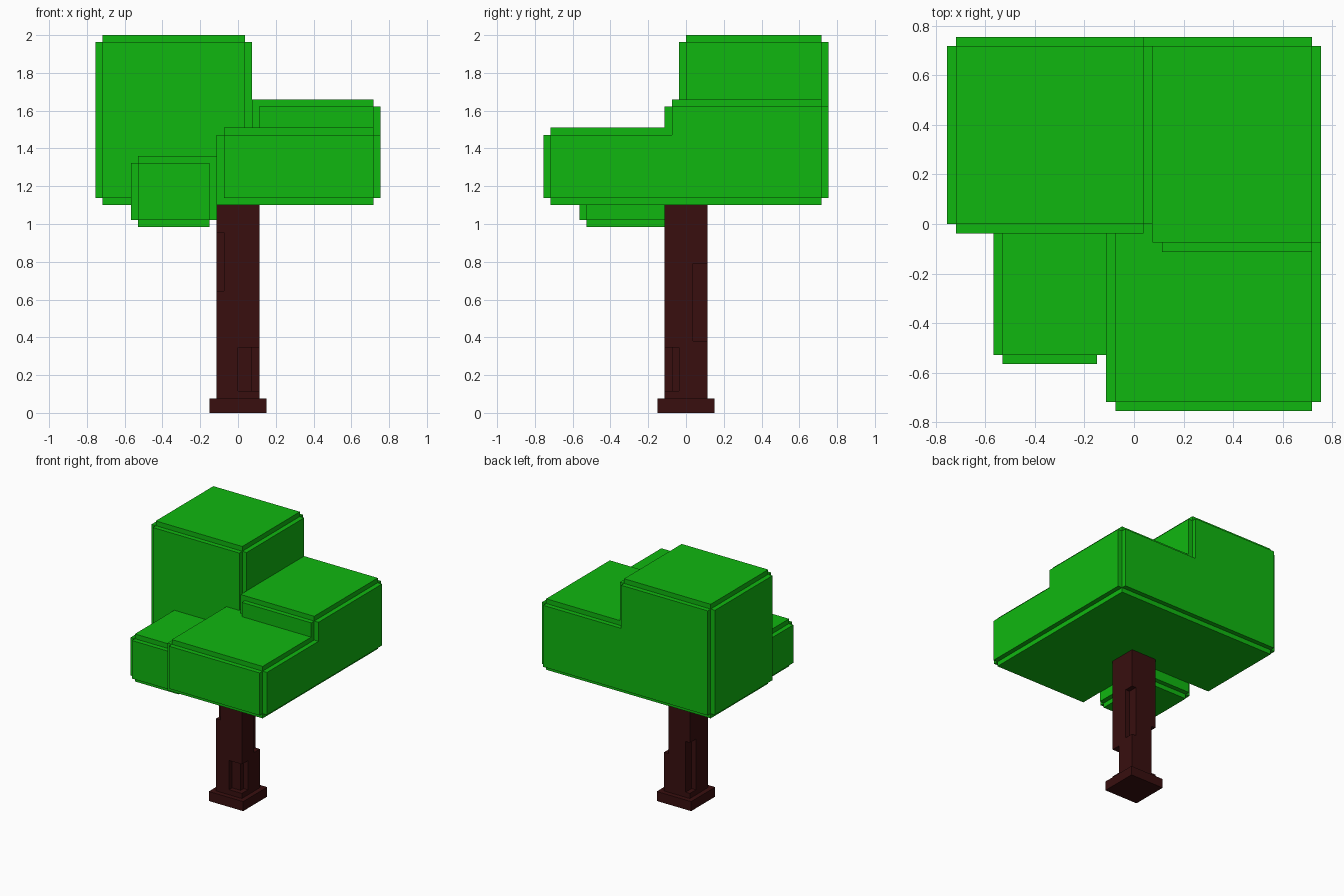
import bpy, bmesh

if "Cube" in bpy.data.objects:
    bpy.data.objects.remove(bpy.data.objects["Cube"])

N = 0.0375  # size of the stepped edge


def solid(name, boxes, color, cuts=()):
    """Outer skin of a union of boxes (x0,x1,y0,y1,z0,z1) minus cut boxes."""
    ax = [sorted({round(b[2 * a + k], 4) for b in [*boxes, *cuts] for k in (0, 1)})
          for a in range(3)]

    def inside(group, p):
        return any(all(b[2 * a] < p[a] < b[2 * a + 1] for a in range(3)) for b in group)

    cells = set()
    for i in range(len(ax[0]) - 1):
        for j in range(len(ax[1]) - 1):
            for k in range(len(ax[2]) - 1):
                p = [(ax[a][c] + ax[a][c + 1]) / 2 for a, c in enumerate((i, j, k))]
                if inside(boxes, p) and not inside(cuts, p):
                    cells.add((i, j, k))
    bm = bmesh.new()
    verts = {}
    for c in cells:
        for a in range(3):
            for s in (0, 1):
                n = list(c)
                n[a] += 2 * s - 1
                if tuple(n) in cells:
                    continue
                u, w = (a + 1) % 3, (a + 2) % 3
                quad = []
                for du, dw in ((0, 0), (1, 0), (1, 1), (0, 1)):
                    q = list(c)
                    q[a] += s
                    q[u] += du
                    q[w] += dw
                    q = tuple(q)
                    if q not in verts:
                        verts[q] = bm.verts.new([ax[d][q[d]] for d in range(3)])
                    quad.append(verts[q])
                bm.faces.new(quad if s else quad[::-1])
    bmesh.ops.dissolve_limit(bm, angle_limit=0.01, verts=bm.verts, edges=bm.edges)
    me = bpy.data.meshes.new(name)
    bm.to_mesh(me)
    bm.free()
    mat = bpy.data.materials.new(name + "_color")
    mat.diffuse_color = (*color, 1)
    mat.use_nodes = True
    mat.node_tree.nodes["Principled BSDF"].inputs["Base Color"].default_value = mat.diffuse_color
    me.materials.append(mat)
    ob = bpy.data.objects.new(name, me)
    bpy.context.collection.objects.link(ob)


def stepped(x0, x1, y0, y1, z0, z1):
    """Block with a square step cut from all twelve edges."""
    return [(x0 + N, x1 - N, y0 + N, y1 - N, z0, z1),
            (x0, x1, y0 + N, y1 - N, z0 + N, z1 - N),
            (x0 + N, x1 - N, y0, y1, z0 + N, z1 - N)]


E = 0.755
L, M = 1.1 + N, E - N
leaves = (
    stepped(-E, 0.075, -0.0375, E, 1.1, 2.0)           # tall back left block
    + stepped(0.075, E, -0.1125, E, 1.1, 1.66)         # back right block
    + stepped(-0.1125, E, -E, 0.04, 1.1, 1.51)         # low front right block
    + stepped(-0.5675, -0.1125, -0.565, 0.0, 0.985, 1.36)  # small front left block
    + [  # seams filled where blocks meet
        (0.0, 0.2, 0.0, E, L, 1.66 - N),
        (0.075, 0.2, -0.075, M, L, 1.66),
        (-M, M, 0.0, M, 1.1, 1.3),
        (-0.1125, M, -M, M, 1.1, 1.3),
        (0.2, E, -0.3, 0.2, L, 1.51 - N),
        (-0.1125, 0.2, -0.2, 0.04, L, 1.51 - N),
        (-0.075, 0.2, -0.2, 0.04, L, 1.51),
        (-0.2, -0.1125, -0.565 + N, 0.0, 1.2, 1.36),
    ])
solid("foliage", leaves, (0.005, 0.474, 0.005))

# trunk with a wider foot and chips out of its corners
R, C, D = 0.1125, 0.075, 0.0375
solid("trunk",
      [(-R, R, -R, R, 0, 1.1), (-0.15, 0.15, -0.15, 0.15, 0, 0.075)],
      (0.04, 0.0046, 0.0046),
      cuts=[(0, R, -R, -C, 0.115, 0.345), (C, R, -R, -D, 0.115, 0.345),
            (C, R, D, R, 0.38, 0.79),
            (-R, -C, D, R, 0.115, 0.515),
            (-R, -C, -R, -C, 0.645, 0.955)])
